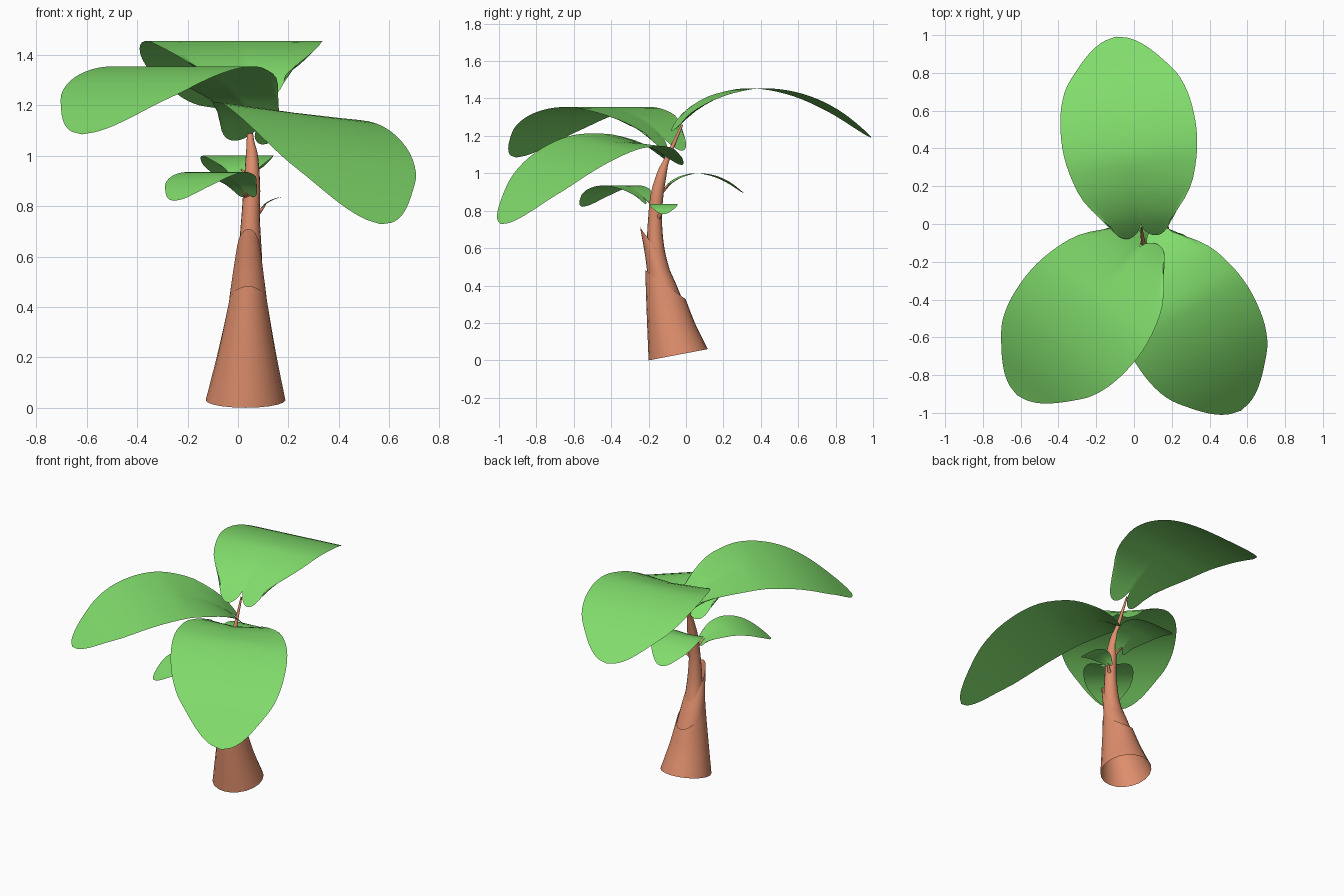
import bpy, bmesh, math
from mathutils import Vector

cube = bpy.data.objects.get("Cube")
if cube:
    bpy.data.objects.remove(cube, do_unlink=True)


def material(name, rgb):
    mat = bpy.data.materials.new(name)
    mat.use_nodes = True
    mat.diffuse_color = (*rgb, 1)
    mat.node_tree.nodes["Principled BSDF"].inputs["Base Color"].default_value = (*rgb, 1)
    return mat


GREEN = material("leaf_green", (0.22, 0.72, 0.15))
BROWN = material("bark_brown", (0.73, 0.27, 0.15))


def smooth_interp(table, x):
    """Smooth curve through rows of (key, value); linear outside the ends."""
    n = len(table)

    def slope(i):
        a, b = table[max(i - 1, 0)], table[min(i + 1, n - 1)]
        return (b[1] - a[1]) / (b[0] - a[0])

    for end in (0, n - 1):
        if (x < table[0][0] and end == 0) or (x > table[-1][0] and end):
            return table[end][1] + slope(end) * (x - table[end][0])
    i = max(k for k in range(n - 1) if table[k][0] <= x)
    (x0, y0), (x1, y1) = table[i], table[i + 1]
    h = x1 - x0
    t = (x - x0) / h
    return (y0 * (1 + 2 * t) * (1 - t) ** 2 + slope(i) * h * t * (1 - t) ** 2
            + y1 * t * t * (3 - 2 * t) + slope(i + 1) * h * t * t * (t - 1))


def grid_object(name, rows, mat, closed=False):
    """Skin a list of point rows and shade it smooth."""
    bm = bmesh.new()
    verts = [[bm.verts.new(p) for p in row] for row in rows]
    count = len(rows[0])
    for lower, upper in zip(verts, verts[1:]):
        for j in range(count if closed else count - 1):
            k = (j + 1) % count
            bm.faces.new((lower[j], lower[k], upper[k], upper[j]))
    bmesh.ops.remove_doubles(bm, verts=bm.verts, dist=0.0002)
    mesh = bpy.data.meshes.new(name)
    bm.to_mesh(mesh)
    bm.free()
    mesh.materials.append(mat)
    mesh.polygons.foreach_set("use_smooth", [True] * len(mesh.polygons))
    obj = bpy.data.objects.new(name, mesh)
    bpy.context.collection.objects.link(obj)
    return obj


def tube(name, rings, sides=20, steps=6):
    """Rings hold x, y, z, x radius, y radius and the rise towards the back."""
    tables = [[(i, ring[c]) for i, ring in enumerate(rings)] for c in range(6)]
    rows = []
    for i in range((len(rings) - 1) * steps + 1):
        x, y, z, rx, ry, rise = (smooth_interp(t, i / steps) for t in tables)
        angles = [2 * math.pi * k / sides for k in range(sides)]
        rows.append([(x + rx * math.cos(a), y + ry * math.sin(a), z + rise * math.sin(a))
                     for a in angles])
    return grid_object(name, rows, BROWN, closed=True)


# Half width and arch height along the length of a unit leaf
WIDTH = [(0, 0.155), (0.1, 0.245), (0.2, 0.305), (0.4, 0.355), (0.6, 0.35), (0.75, 0.305),
         (0.85, 0.23), (0.94, 0.14), (0.985, 0.065), (1, 0)]
ARCH = [(-0.08, -0.225), (0, -0.135), (0.1, -0.07), (0.2, -0.03), (0.38, 0),
        (0.6, -0.035), (0.8, -0.125), (1, -0.265)]


def leaf(name, base, direction, crest, scale=1.0, pitch=0.0, roll=0.0):
    """Arched leaf with two rounded lobes and a notch at the stem."""
    forward = Vector((*direction, 0)).normalized()
    right = Vector((forward.y, -forward.x, 0))
    length, across = 30, 24
    rows = []
    for i in range(length + 1):
        along = math.sin(i / length * math.pi / 2)
        half = smooth_interp(WIDTH, along)
        row = []
        for j in range(across + 1):
            v = 2 * j / across - 1
            lobe = max(math.sin(math.pi * abs(v)), 0) ** 0.6
            s = along - 0.07 * lobe * max(0, 1 - along / 0.25)
            sag = 0.03 * (1 - abs(v)) * max(0, 1 - along / 0.35)
            z = smooth_interp(ARCH, s) - sag - pitch * (s - 0.4) + roll * half * v
            point = Vector((*base, crest)) + scale * (forward * s + right * half * v)
            point.z += scale * z
            row.append(point)
        rows.append(row)
    return grid_object(name, rows, GREEN)


# Trunk: two flared sheaths with slanted rims around a tapering stem
tube("lower_sheath", [(0.03, -0.042, 0.03, 0.158, 0.158, 0.03),
                      (0.035, -0.08, 0.22, 0.115, 0.13, -0.025),
                      (0.04, -0.11, 0.405, 0.078, 0.108, -0.078)])
tube("upper_sheath", [(0.04, -0.10, 0.34, 0.085, 0.1, -0.06),
                      (0.04, -0.135, 0.48, 0.068, 0.083, -0.075),
                      (0.042, -0.172, 0.61, 0.048, 0.073, -0.1)])
STEM = [(0.04, -0.13, 0.45, 0.06), (0.047, -0.16, 0.6, 0.048), (0.05, -0.165, 0.75, 0.037),
        (0.055, -0.155, 0.88, 0.033), (0.055, -0.128, 1.0, 0.024),
        (0.048, -0.1, 1.08, 0.013), (0.04, -0.02, 1.26, 0.005)]
tube("stem", [(x, y, z, r, r, -0.4 * r) for x, y, z, r in STEM], sides=16)

# Crown of three large leaves
leaf("back_leaf", (0.035, 0), (-0.13, 0.99), 1.455)
leaf("right_leaf", (0.03, -0.12), (-0.635, -0.77), 1.355, scale=1.02)
leaf("left_leaf", (0.07, -0.12), (0.49, -0.86), 1.155, pitch=0.27, roll=0.11)

# Small leaves lower on the stem
leaf("small_back_leaf", (0.015, -0.09), (-0.1, 1), 1.0, scale=0.4)
leaf("small_right_leaf", (0.02, -0.22), (-0.635, -0.77), 0.935, scale=0.43)
leaf("small_left_leaf", (0.105, -0.12), (1, 0), 0.837, scale=0.21)

# Short twigs joining the small leaves to the stem
TWIGS = {
    "small_back_twig": [(0.05, -0.15, 0.88), (0.035, -0.11, 0.92), (0.015, -0.085, 0.945)],
    "small_right_twig": [(0.045, -0.165, 0.82), (0.03, -0.2, 0.845), (0.02, -0.225, 0.87)],
    "small_left_twig": [(0.065, -0.155, 0.755), (0.09, -0.135, 0.783), (0.108, -0.12, 0.807)],
}
for name, path in TWIGS.items():
    radii = (0.014, 0.008, 0.004)
    tube(name, [(*p, r, r, -0.5 * r) for p, r in zip(path, radii)], sides=10, steps=4)
